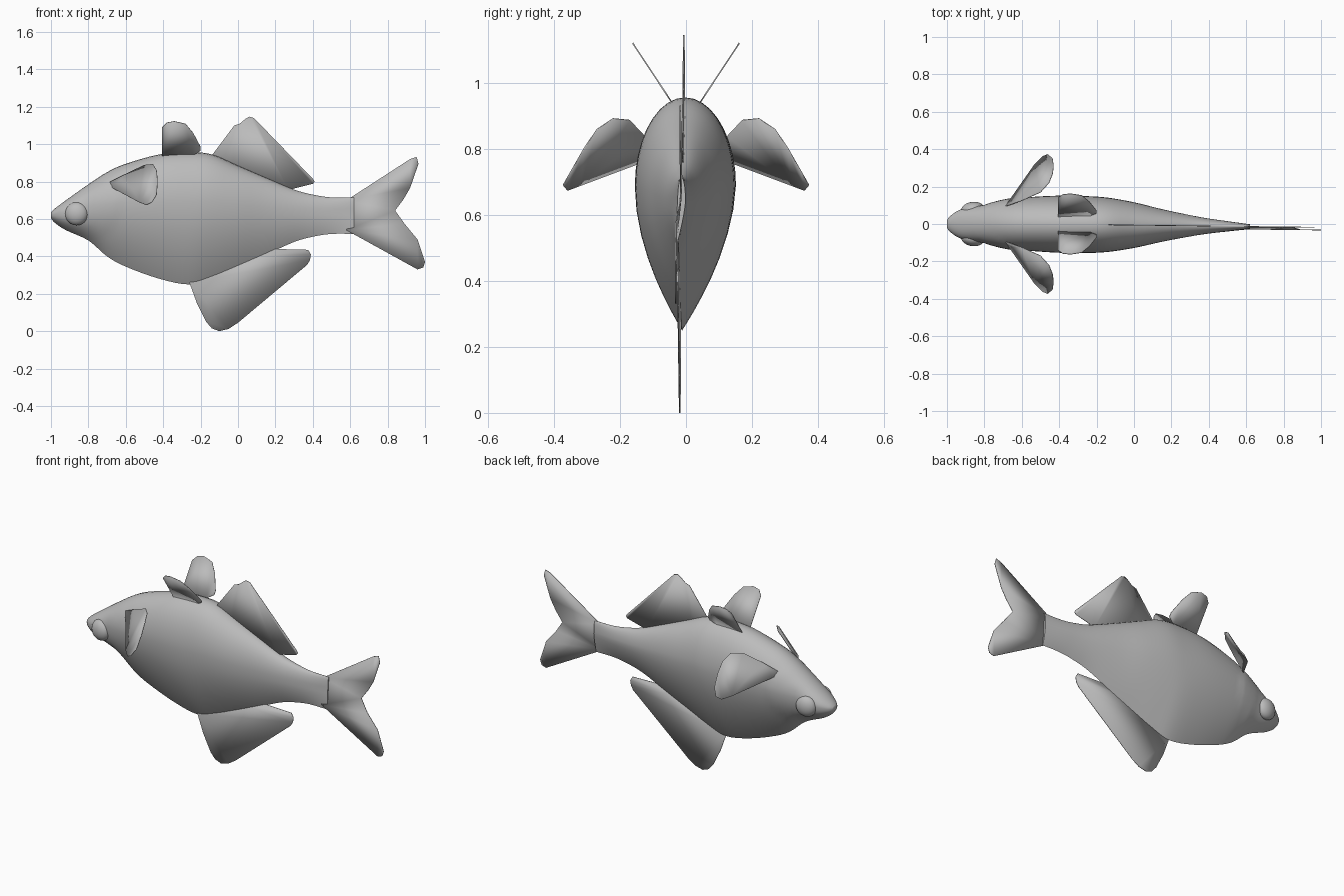
import bpy, bmesh
from math import sin, cos, pi

default_cube = bpy.data.objects.get("Cube")
if default_cube:
    bpy.data.objects.remove(default_cube, do_unlink=True)


def make_material(name, value):
    material = bpy.data.materials.new(name)
    material.use_nodes = True
    colour = (value, value, value, 1)
    material.diffuse_color = colour
    shader = next(n for n in material.node_tree.nodes if n.type == 'BSDF_PRINCIPLED')
    shader.inputs["Base Color"].default_value = colour
    return material


GREY = make_material("plain grey", .5)


def finish(name, bm, angle=pi / 4):
    """Turn a bmesh into a smooth shaded object."""
    bmesh.ops.recalc_face_normals(bm, faces=bm.faces)
    mesh = bpy.data.meshes.new(name)
    bm.to_mesh(mesh)
    bm.free()
    obj = bpy.data.objects.new(name, mesh)
    bpy.context.collection.objects.link(obj)
    mesh.materials.append(GREY)
    bpy.ops.object.select_all(action='DESELECT')
    bpy.context.view_layer.objects.active = obj
    obj.select_set(True)
    bpy.ops.object.shade_smooth_by_angle(angle=angle)
    return obj


# Body stations: along, top, bottom, half width
STATIONS = [
    (-1, .635, .605, .02), (-.98, .655, .58, .045), (-.92, .7, .54, .08),
    (-.8, .785, .485, .102), (-.7, .85, .4, .126), (-.6, .895, .345, .14),
    (-.42, .945, .28, .152), (-.26, .957, .25, .152), (-.14, .945, .285, .145),
    (0, .885, .345, .122), (.15, .82, .41, .087), (.3, .757, .477, .057),
    (.4, .73, .505, .04), (.5, .715, .52, .027), (.62, .715, .52, .012),
]


def blend(a, b, c, d, t):
    """Smooth interpolation between b and c."""
    return b + t * ((c - a) + t * (2 * a - 5 * b + 4 * c - d + t * (3 * (b - c) + d - a))) / 2


def smooth_stations(steps):
    padded = [STATIONS[0]] + STATIONS + [STATIONS[-1]]
    for i in range(len(STATIONS) - 1):
        for k in range(steps):
            yield [blend(*values, k / steps) for values in zip(*padded[i:i + 4])]
    yield list(STATIONS[-1])


def centre_line(x):
    """The body drifts slightly sideways towards the tail."""
    return -.012 * max(0, x + .5)


def half_section(station, count=9):
    """Points from crown to keel: rounded above, tapering to a keel below."""
    x, top, bottom, width = station
    middle = bottom + .62 * (top - bottom)
    power = 1.8 if x > -.7 else 1.8 + min(1, (-.7 - x) * 6)
    for k in range(count):
        a = k / count * pi / 2
        yield width * sin(a), middle + (top - middle) * cos(a), 0
    for k in range(count + 1):
        t = sin(k / count * pi / 2)
        yield width * (1 - t ** power), middle - (middle - bottom) * t, -.012 * t * min(1, x + 1)


def gill_bulge(x, w):
    """Head plates stand slightly proud, ending in a slanted gill edge."""
    behind = x - (-.82 + 1.3 * abs(w))
    return 1.035 if -.1 < behind < 0 else 1


def build_body():
    bm = bmesh.new()
    rings = []
    for station in smooth_stations(4):
        x = station[0]
        half = list(half_section(station))
        loop = half + [(-w, z, s) for w, z, s in half[-2:0:-1]]
        rings.append([bm.verts.new((x, centre_line(x) + s + w * gill_bulge(x, w), z))
                      for w, z, s in loop])
    for front, back in zip(rings, rings[1:]):
        for i in range(len(front)):
            j = (i + 1) % len(front)
            bm.faces.new((front[i], front[j], back[j], back[i]))
    bm.faces.new(rings[0])
    bm.faces.new(rings[-1])
    return finish("body", bm)


def build_fin(name, points):
    """Thin sheet from an outline of points."""
    bm = bmesh.new()
    face = bm.faces.new([bm.verts.new(p) for p in points])
    bmesh.ops.triangulate(bm, faces=[face])
    obj = finish(name, bm)
    solid = obj.modifiers.new("thickness", 'SOLIDIFY')
    solid.thickness = .004
    solid.offset = 0
    return obj


def upright(outline):
    """Place a side outline on the centre line of the fish."""
    return [(x, centre_line(x) - .014 * (z < .6), z) for x, z in outline]


build_body()

# Single fins on the centre line; roots reach into the body
build_fin("rear_dorsal_fin", upright([
    (-.14, .94), (-.02, 1.1), (.01, 1.11), (.04, 1.135), (.06, 1.147), (.085, 1.14),
    (.4, .815), (.41, .8), (.4, .788), (.27, .755), (.15, .75), (-.05, .85)]))
build_fin("belly_fin", upright([
    (-.26, .26), (-.22, .15), (-.17, .05), (-.14, .015), (-.1, 0), (-.05, .012),
    (0, .045), (.37, .355), (.385, .38), (.39, .41), (.375, .435), (.18, .44), (0, .4)]))
build_fin("tail_fin", upright([
    (.58, .7), (.92, .92), (.955, .932), (.965, .895), (.92, .765), (.885, .705),
    (.84, .645), (.89, .575), (.96, .49), (1, .37), (.99, .34), (.96, .33), (.58, .54)]))

# Paired fins and eyes, mirrored across the body
CROWN_FIN = [
    (-.405, .93), (-.405, 1.09), (-.38, 1.115), (-.34, 1.122), (-.28, 1.108),
    (-.24, 1.06), (-.2, .985), (-.2, .965), (-.24, .94)]
SIDE_FIN = [
    (-.7, .09, .79), (-.6, .125, .84), (-.5, .17, .888), (-.455, .22, .893),
    (-.435, .27, .86), (-.43, .31, .8), (-.435, .35, .73), (-.46, .373, .69),
    (-.49, .36, .675), (-.53, .32, .69), (-.67, .12, .765)]

for label, side in (("left", 1), ("right", -1)):
    build_fin(label + "_crown_fin",
              [(x, side * (.045 + .66 * (z - .945)), z) for x, z in CROWN_FIN])
    build_fin(label + "_side_fin", [(x, side * y, z) for x, y, z in SIDE_FIN])

    bm = bmesh.new()
    bmesh.ops.create_uvsphere(bm, u_segments=24, v_segments=16, radius=.062)
    bmesh.ops.scale(bm, vec=(1, .65, 1), verts=bm.verts)
    eye = finish(label + "_eye", bm)
    eye.location = (-.863, side * .078, .628)
    eye.rotation_euler.z = side * .15
